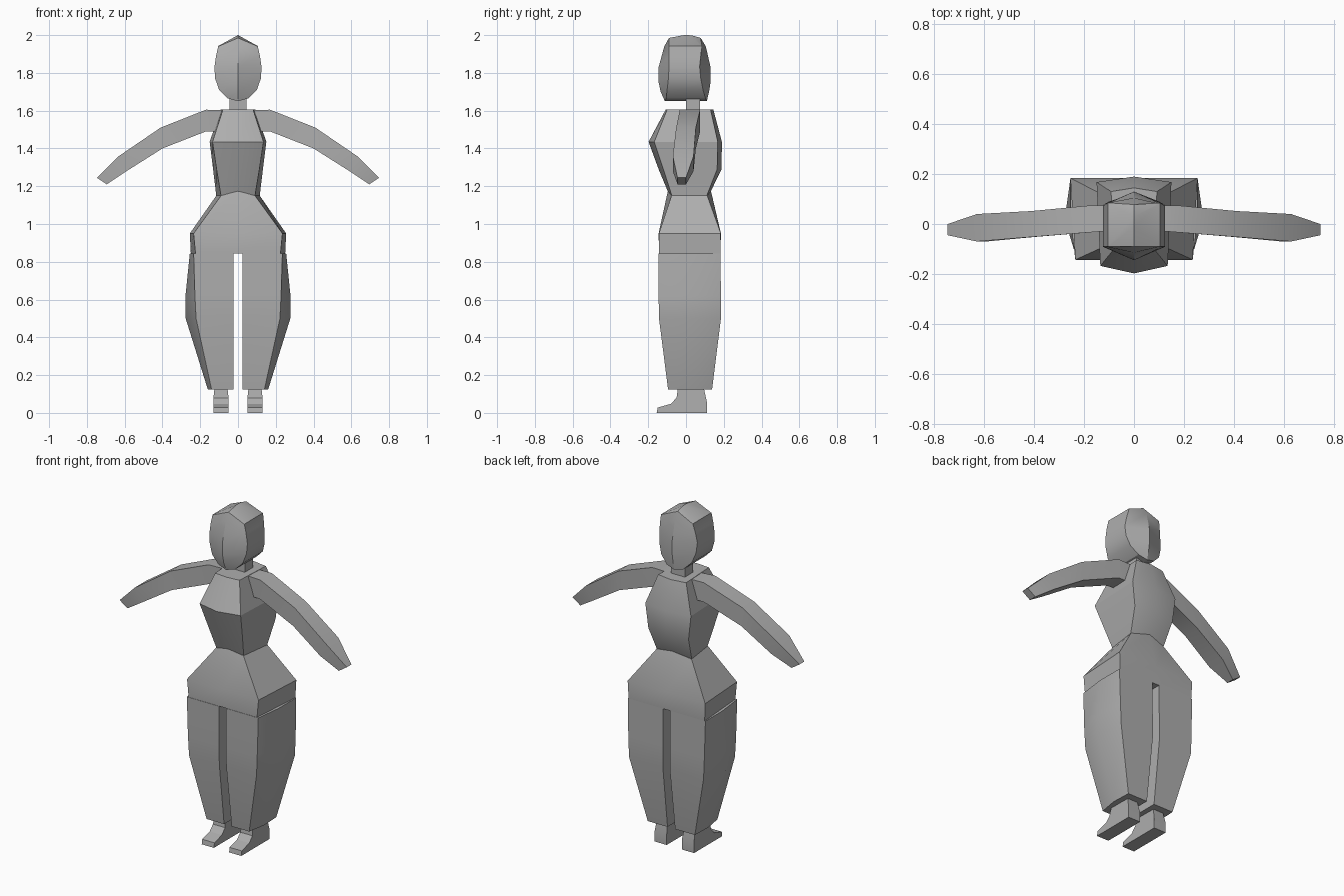
import bpy, bmesh, math

if "Cube" in bpy.data.objects:
    bpy.data.objects.remove(bpy.data.objects["Cube"])

grey = bpy.data.materials.new("plain_grey")
grey.diffuse_color = (0.42, 0.42, 0.42, 1)
grey.use_nodes = True
grey.node_tree.nodes["Principled BSDF"].inputs["Base Color"].default_value = grey.diffuse_color


def finish(bm, name, mirrored=False):
    bmesh.ops.recalc_face_normals(bm, faces=bm.faces)
    me = bpy.data.meshes.new(name)
    bm.to_mesh(me)
    bm.free()
    me.materials.append(grey)
    ob = bpy.data.objects.new(name, me)
    bpy.context.collection.objects.link(ob)
    if mirrored:
        mod = ob.modifiers.new("mirror", 'MIRROR')
        mod.use_clip = False
        mod.use_mirror_merge = False
    bpy.ops.object.select_all(action='DESELECT')
    ob.select_set(True)
    bpy.context.view_layer.objects.active = ob
    bpy.ops.object.shade_smooth_by_angle(angle=math.radians(26))
    return ob


def loft(name, rings, mirrored=False, split=False):
    """Skin equal-length rings; split caps fold along the first-to-middle ridge."""
    bm = bmesh.new()
    vs = [[bm.verts.new(p) for p in r] for r in rings]
    n = len(vs[0])
    for a, b in zip(vs, vs[1:]):
        for i in range(n):
            j = (i + 1) % n
            bm.faces.new((a[i], a[j], b[j], b[i]))
    for cap in (vs[0], vs[-1]):
        if split:
            h = n // 2
            bm.faces.new(cap[:h + 1])
            bm.faces.new(cap[h:] + cap[:1])
        else:
            bm.faces.new(cap)
    return finish(bm, name, mirrored)


def body_ring(zc, zs, wf, wb, yf, ys, yb, yr):
    """Six-sided ring: centre front, right corners, centre back, left corners."""
    return [(0, yf, zc), (wf, ys, zs), (wb, yb, zs),
            (0, yr, zc), (-wb, yb, zs), (-wf, ys, zs)]


# Head: flat side panels with ridged face and back
loft("head", [
    body_ring(1.65, 1.665, .055, .055, -.112, -.105, .103, .11),
    body_ring(1.70, 1.71, .10, .10, -.134, -.10, .09, .122),
    body_ring(1.75, 1.77, .121, .121, -.145, -.093, .078, .13),
    body_ring(1.83, 1.83, .125, .125, -.145, -.09, .072, .13),
    body_ring(1.94, 1.89, .116, .116, -.115, -.09, .078, .105),
    body_ring(1.985, 1.94, .105, .105, -.09, -.09, .085, .078),
    [(0, -.01, 2.0), (.105, -.088, 1.942), (.105, .083, 1.942),
     (0, .03, 1.999), (-.105, .083, 1.942), (-.105, -.088, 1.942)],
], split=True)

# Neck
loft("neck", [[(-.045, 0, z), (.045, 0, z), (.045, .075, z), (-.045, .075, z)]
              for z in (1.57, 1.70)])

# Torso: narrow waist, full chest, sloping shoulders
loft("torso", [
    body_ring(1.17, 1.15, .09, .115, -.095, -.075, .11, .13),
    body_ring(1.29, 1.29, .113, .132, -.145, -.12, .165, .188),
    body_ring(1.435, 1.435, .135, .15, -.198, -.168, .168, .19),
    body_ring(1.605, 1.605, .08, .092, -.108, -.10, .13, .145),
], split=True)

# Hips flare out from the waist, ending in a short band
loft("hips", [
    body_ring(.845, .845, .225, .25, -.143, -.143, .182, .182),
    body_ring(.95, .95, .235, .255, -.145, -.143, .184, .185),
    body_ring(1.175, 1.15, .09, .115, -.096, -.077, .112, .132),
], split=True)


# Baggy trouser legs with a bulging outer seam
def leg_ring(z, inner, xf, xm, xb, yf, yb):
    return [(inner, yf, z), (xf, yf, z), (xm, .02, z), (xb, yb, z), (inner, yb, z)]


loft("trouser_leg", [
    leg_ring(.125, .025, .14, .16, .155, -.095, .138),
    leg_ring(.50, .023, .222, .277, .245, -.143, .185),
    leg_ring(.62, .023, .228, .278, .25, -.145, .185),
    leg_ring(.845, .023, .235, .255, .255, -.145, .182),
], mirrored=True)

# Feet: outlines at the inner and outer sides of each shoe
shoe = [(-.155, 0), (-.15, .028), (-.08, .048), (-.05, .08), (-.04, .15),
        (.09, .15), (.11, .06), (.11, 0)]
loft("foot", [[(x if z < .1 else .09 + (x - .09) * .8, y, z) for y, z in shoe]
              for x in (.05, .13)], mirrored=True)

# Arms: top point x,z, bottom point x,z, then front and back y
arm = [(.07, 1.603, .10, 1.49, -.025, .075),
       (.17, 1.605, .17, 1.49, -.033, .075),
       (.41, 1.51, .40, 1.40, -.052, .052),
       (.63, 1.36, .59, 1.28, -.07, .04),
       (.747, 1.245, .695, 1.21, -.045, 0)]
loft("arm", [[(xt, f, zt), (xt, b, zt), (xb, b, zb), (xb, f, zb)]
             for xt, zt, xb, zb, f, b in arm], mirrored=True)
